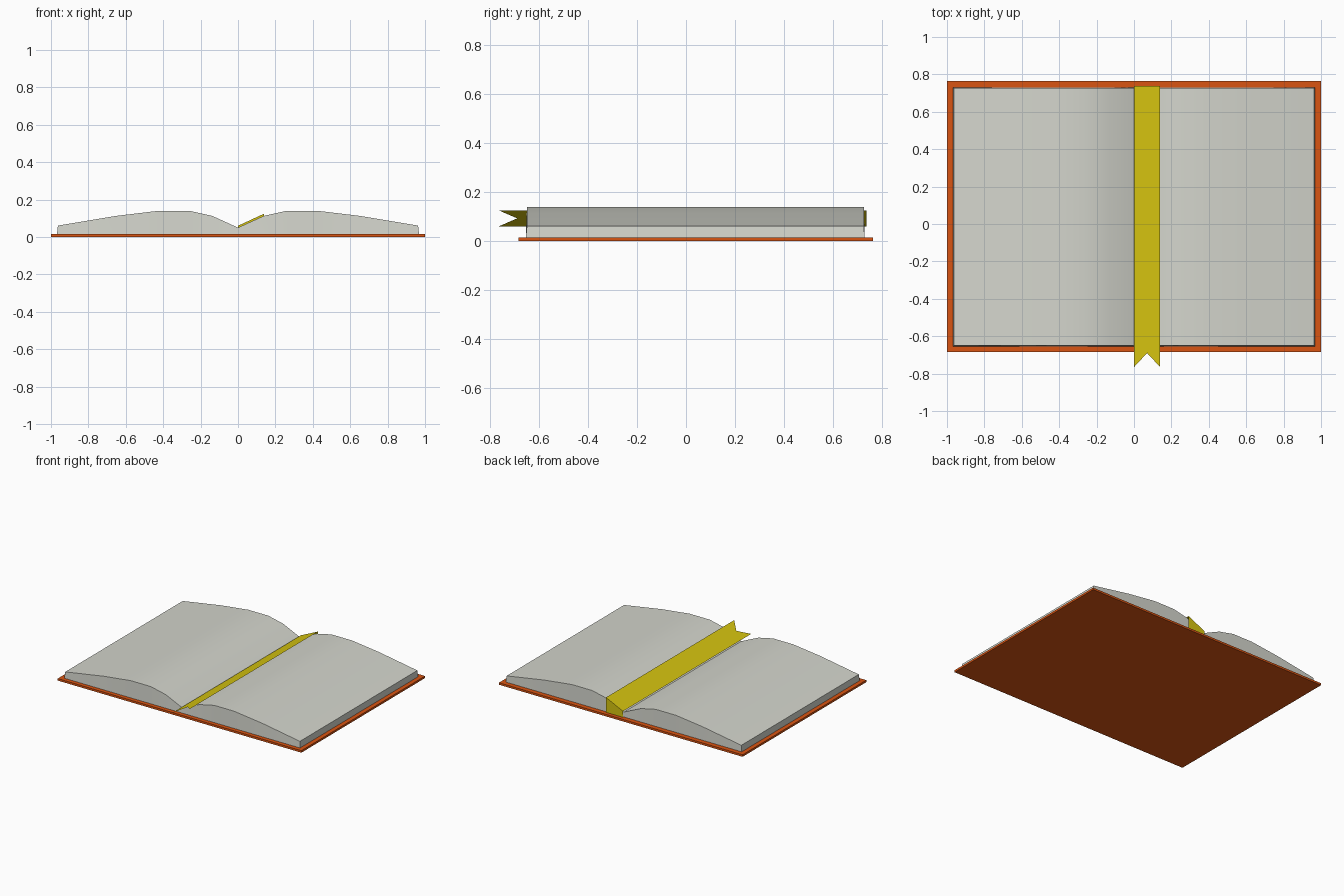
import bpy, bmesh, math

if "Cube" in bpy.data.objects:
    bpy.data.objects.remove(bpy.data.objects["Cube"])


def material(name, rgb):
    m = bpy.data.materials.new(name)
    m.diffuse_color = (*rgb, 1)
    m.use_nodes = True
    m.node_tree.nodes["Principled BSDF"].inputs["Base Color"].default_value = m.diffuse_color
    return m


def make(name, bm, mat, smooth=False):
    me = bpy.data.meshes.new(name)
    bm.to_mesh(me)
    bm.free()
    me.materials.append(mat)
    if smooth:
        me.shade_smooth()
        me.set_sharp_from_angle(angle=math.radians(30))
    ob = bpy.data.objects.new(name, me)
    bpy.context.collection.objects.link(ob)
    return ob


orange = material("orange cover", (0.70, 0.09, 0.006))
paper = material("grey paper", (0.66, 0.67, 0.61))
yellow = material("yellow ribbon", (0.68, 0.56, 0.005))

COVER_TOP = 0.015

# cover: one flat board
bm = bmesh.new()
bmesh.ops.create_cube(bm, size=1)
for v in bm.verts:
    v.co.x *= 2
    v.co.y = 0.04 + v.co.y * 1.45
    v.co.z = (v.co.z + 0.5) * COVER_TOP
make("cover", bm, orange)

# page block: mirrored curved profile run from front to back
half = [(0.963, 0.061), (0.65, 0.113), (0.425, 0.14), (0.26, 0.14), (0.138, 0.113)]
top = [(-x, z) for x, z in half] + [(0, 0.05)] + half[::-1]
bm = bmesh.new()
rows = []
for y_top, y_base in ((-0.65, -0.655), (0.727, 0.73)):
    upper = [bm.verts.new((x, y_top, z)) for x, z in top]
    lower = [bm.verts.new((x * 0.968 / 0.963, y_base, COVER_TOP)) for x, z in top]
    rows.append((upper, lower))
(fu, fl), (bu, bl) = rows
for i in range(len(top) - 1):
    j = i + 1
    bm.faces.new((fu[i], fu[j], bu[j], bu[i]))
    bm.faces.new((fl[i], bl[i], bl[j], fl[j]))
    bm.faces.new((fl[i], fl[j], fu[j], fu[i]))
    bm.faces.new((bl[j], bl[i], bu[i], bu[j]))
for i in (0, -1):
    bm.faces.new((fl[i], fu[i], bu[i], bl[i]))
bmesh.ops.recalc_face_normals(bm, faces=bm.faces)
make("pages", bm, paper, smooth=True)

# ribbon bookmark: sloping sheet with a notched tail, folded down at the back
W, Y_BACK = 0.14, 0.738


def on_slope(x, y):
    return (x, y, 0.06 + x * 0.065 / W)


bm = bmesh.new()
outline = [(0, -0.765), (W / 2, -0.69), (W, -0.765), (W, Y_BACK), (0, Y_BACK)]
strip = [bm.verts.new(on_slope(x, y)) for x, y in outline]
a, b, c, d, e = strip
mid = bm.verts.new(on_slope(W / 2, Y_BACK))
bm.faces.new((a, b, mid, e))
bm.faces.new((b, c, d, mid))
low = [bm.verts.new((x, Y_BACK, COVER_TOP)) for x in (0, W / 2, W)]
bm.faces.new((e, mid, low[1], low[0]))
bm.faces.new((mid, d, low[2], low[1]))
make("ribbon", bm, yellow)
